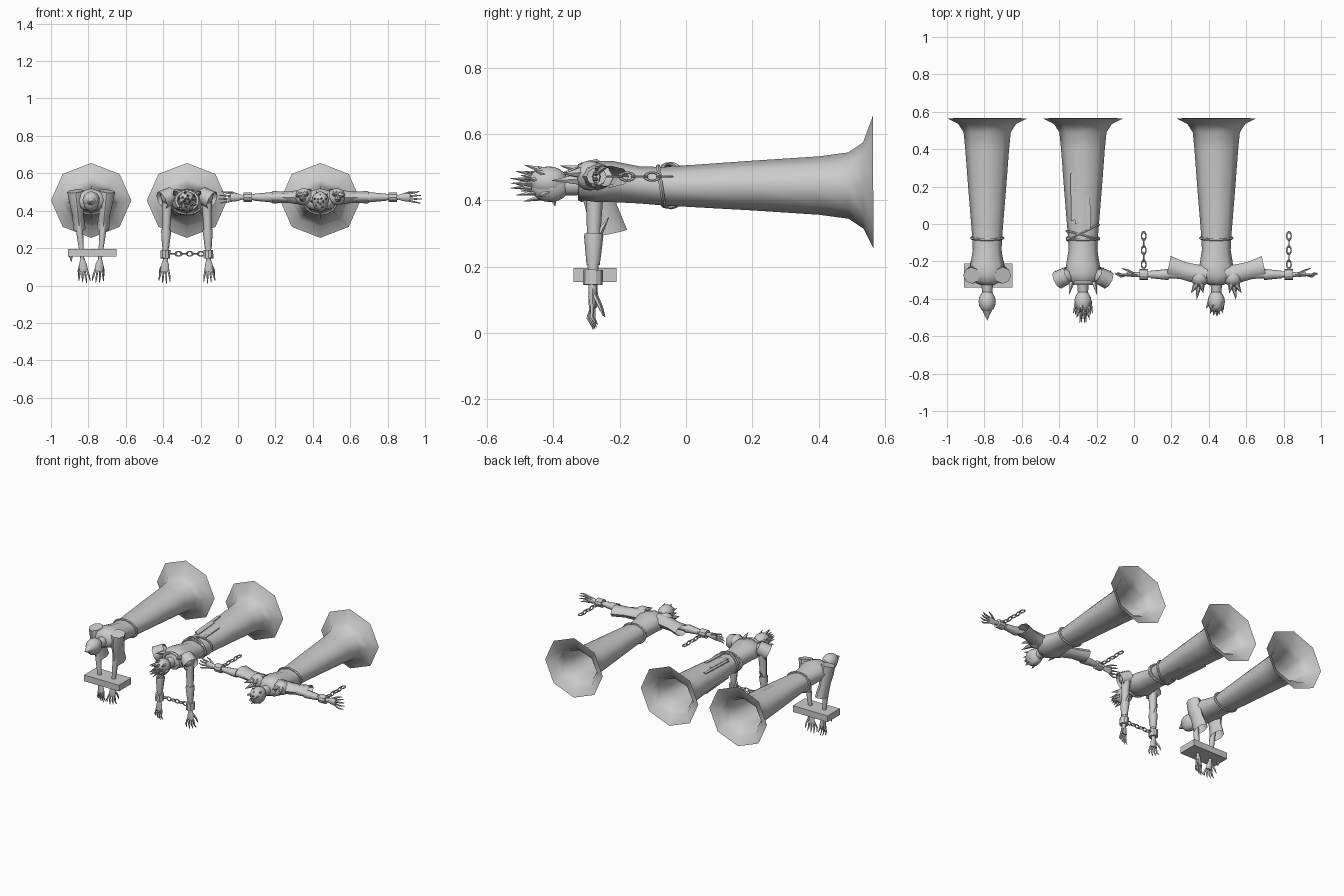
import bpy, math, random
from mathutils import Vector, Matrix

random.seed(4)
if "Cube" in bpy.data.objects:
    bpy.data.objects.remove(bpy.data.objects["Cube"])

stone = bpy.data.materials.new("plain_grey")
stone.use_nodes = True
GREY = (0.6, 0.6, 0.6, 1)
stone.diffuse_color = GREY
stone.node_tree.nodes["Principled BSDF"].inputs["Base Color"].default_value = GREY


def finish(ob, name, smooth=50):
    ob.name = name
    ob.data.materials.clear()
    ob.data.materials.append(stone)
    bpy.ops.object.select_all(action="DESELECT")
    bpy.context.view_layer.objects.active = ob
    ob.select_set(True)
    if smooth:
        bpy.ops.object.shade_smooth_by_angle(angle=math.radians(smooth))
    return ob


def tube(name, rings, sides=8, caps=(True, True), smooth=50):
    """Loft through rings of (centre, radius along u, radius along v)."""
    pts = [Vector(r[0]) for r in rings]
    d = (pts[-1] - pts[0]).normalized()
    u = Vector((1, 0, 0)) if abs(d.y) > 0.7 else Vector((0, 1, 0))
    u = (u - d * u.dot(d)).normalized()
    v = d.cross(u)
    verts, faces = [], []
    for p, (_, ru, rv) in zip(pts, rings):
        for i in range(sides):
            a = math.tau * i / sides
            verts.append(p + u * ru * math.cos(a) + v * rv * math.sin(a))
    for k in range(len(rings) - 1):
        for i in range(sides):
            j = (i + 1) % sides
            faces.append((k * sides + i, k * sides + j, (k + 1) * sides + j, (k + 1) * sides + i))
    if caps[0]:
        faces.append(tuple(reversed(range(sides))))
    if caps[1]:
        faces.append(tuple(range(len(verts) - sides, len(verts))))
    me = bpy.data.meshes.new(name)
    me.from_pydata(verts, [], faces)
    ob = bpy.data.objects.new(name, me)
    bpy.context.collection.objects.link(ob)
    return finish(ob, name, smooth)


def spike(name, base, tip, r, sides=5):
    return tube(name, [(base, r, r), (tip, 0.0008, 0.0008)], sides)


def ball(name, loc, scale):
    bpy.ops.mesh.primitive_uv_sphere_add(segments=16, ring_count=10, location=loc)
    bpy.context.object.scale = scale
    return finish(bpy.context.object, name)


def box(name, loc, size, rot=(0, 0, 0)):
    bpy.ops.mesh.primitive_cube_add(size=1, location=loc, rotation=rot)
    bpy.context.object.scale = size
    return finish(bpy.context.object, name, 0)


def ring(name, loc, scale, minor, rot=(math.pi / 2, 0, 0)):
    bpy.ops.mesh.primitive_torus_add(major_radius=1, minor_radius=minor, major_segments=20,
                                     minor_segments=6, location=loc, rotation=rot)
    bpy.context.object.scale = scale
    return finish(bpy.context.object, name)


def chain(name, start, end, links):
    a, b = Vector(start), Vector(end)
    axis = (b - a).normalized()
    length = (b - a).length / links
    q = axis.to_track_quat("X", "Z")
    for i in range(links):
        turn = q @ Matrix.Rotation(i % 2 * math.pi / 2, 3, "X").to_quaternion()
        ring(name, a + axis * length * (i + 0.5), (length * 0.55, 0.012, 0.012), 0.3,
             turn.to_euler())


# Robe: flared hem, skirt, waist, shoulders; (y, z, half width, half height)
ROBE = [(0.565, 0.455, 0.215, 0.2), (0.535, 0.445, 0.155, 0.13), (0.49, 0.445, 0.126, 0.1),
        (0.4, 0.445, 0.117, 0.088), (0.2, 0.445, 0.102, 0.075), (-0.07, 0.443, 0.08, 0.058),
        (-0.14, 0.447, 0.077, 0.056), (-0.22, 0.457, 0.09, 0.062), (-0.27, 0.457, 0.1, 0.062),
        (-0.305, 0.455, 0.08, 0.055), (-0.325, 0.45, 0.04, 0.04)]


def body(cx):
    tube("robe", [((cx, y, z), w, h) for y, z, w, h in ROBE], 8, (False, True), 70)
    ring("belt", (cx, -0.075, 0.443), (0.084, 0.061, 0.07), 0.1, (math.pi / 2 + 0.15, 0, 0))
    tube("neck", [((cx, -0.31, 0.45), 0.032, 0.034), ((cx, -0.38, 0.445), 0.026, 0.03)])
    ball("head", (cx, -0.41, 0.445), (0.041, 0.06, 0.05))
    ball("hair_cap", (cx, -0.415, 0.457), (0.046, 0.058, 0.046))
    spike("nose", (cx, -0.4, 0.4), (cx, -0.395, 0.383), 0.009)


def arm(root, direction, side, thickness=1.0):
    """Tapered arm with palm, four fingers and a thumb; returns a point finder."""
    root, d = Vector(root), Vector(direction).normalized()
    y = Vector((0, 1, 0))
    v = d.cross(y) * side

    def at(t, dy=0, dv=0):
        return root + d * t + y * dy + v * dv

    shape = [(-0.01, 0.03), (0.08, 0.025), (0.16, 0.021), (0.2, 0.022), (0.3, 0.014), (0.345, 0.013)]
    tube("arm", [(at(t), r * thickness, r * thickness) for t, r in shape])
    tube("palm", [(at(0.335), 0.011, 0.013), (at(0.36), 0.013, 0.021), (at(0.395), 0.01, 0.024)])
    for i in range(4):
        s = (i - 1.5) * 0.012
        tip = 0.462 - 0.01 * abs(i - 1.2)
        tube("finger", [(at(0.385, 0, s), 0.006, 0.006),
                        (at(0.425, -0.012 + i * 0.004, s * 1.5), 0.006, 0.005),
                        (at(tip, i * 0.004, s * 1.7), 0.002, 0.002)], 5)
    tube("thumb", [(at(0.355, 0.005, 0.012), 0.007, 0.007),
                   (at(0.39, 0.022, 0.026), 0.006, 0.006),
                   (at(0.42, 0.034, 0.03), 0.002, 0.002)], 5)
    return at


def sleeve(at):
    tube("sleeve", [(at(-0.035), 0.045, 0.045), (at(0.03, 0.005), 0.05, 0.038),
                    (at(0.09, 0.02), 0.047, 0.03), (at(0.17, 0.043), 0.057, 0.033)],
         8, (True, False))


def cuff(at):
    tube("wrist_cuff", [(at(0.28), 0.03, 0.027), (at(0.325), 0.03, 0.027)], 10, smooth=30)


def bracer(at):
    tube("bracer", [(at(0.17), 0.028, 0.026), (at(0.18), 0.029, 0.027), (at(0.265), 0.02, 0.019)])


def spiky_hair(cx, count, reach):
    for i in range(count):
        a = math.tau * i / count
        layer = 0.3 + 0.7 * (i % 3) / 2
        out = Vector((math.cos(a) * layer, 0, math.sin(a) * layer))
        base = Vector((cx, -0.415 - 0.03 * (1 - layer), 0.45)) + out * 0.036
        tip = Vector((cx, reach + 0.055 * layer + random.uniform(0, 0.02), 0.452)) + out * 0.056
        spike("hair_spike", base, tip, 0.014)


# First figure: drooping sleeves, hands held in a stock board
A = -0.785
body(A)
spike("hair_point", (A, -0.44, 0.455), (A, -0.515, 0.45), 0.036, 10)
for s in (-1, 1):
    sleeve(arm((A + s * 0.08, -0.275, 0.47), (-s * 0.1, -0.01, -1), s, 0.8))
box("stock_board", (A + 0.005, -0.275, 0.175), (0.26, 0.13, 0.042))
spike("board_latch", (A - 0.108, -0.275, 0.155), (A - 0.106, -0.275, 0.125), 0.01)

# Second figure: shoulder guards, bracers, chained wrists, sashes
B = -0.273
body(B)
spiky_hair(B, 18, -0.55)
for s in (-1, 1):
    at = arm((B + s * 0.105, -0.275, 0.47), (s * 0.033, -0.02, -1), s)
    cuff(at)
    bracer(at)
    spike("elbow_spike", at(0.17, 0.015), at(0.12, 0.045), 0.012)
    ball("shoulder_guard", (B + s * 0.098, -0.285, 0.475), (0.042, 0.045, 0.042))
    tube("shoulder_plate", [((B + s * 0.075, -0.27, 0.485), 0.045, 0.045),
                            ((B + s * 0.135, -0.3, 0.455), 0.05, 0.05)], 8, (False, False))
    ring("collar_curl", (B + s * 0.118, -0.29, 0.49), (0.022, 0.022, 0.022), 0.25, (0.5, s * 0.5, 0))
    spike("collar_spike", (B + s * 0.06, -0.31, 0.49), (B + s * 0.075, -0.38, 0.505), 0.016)
chain("wrist_chain", (B - 0.09, -0.28, 0.17), (B + 0.09, -0.28, 0.17), 6)
ring("collar", (B, -0.315, 0.455), (0.058, 0.05, 0.06), 0.2)
ring("slanted_belt", (B, -0.045, 0.445), (0.092, 0.066, 0.08), 0.09, (math.pi / 2, 0, 0.45))
ring("second_belt", (B, -0.06, 0.445), (0.088, 0.064, 0.08), 0.09, (math.pi / 2, 0, -0.25))
for x, y0, y1 in ((-0.055, 0.02, 0.27), (-0.035, 0, 0.18), (0.03, -0.03, 0.14)):
    for z, tilt in ((0.506, 0.05), (0.384, -0.05)):
        box("sash", (B + x, (y0 + y1) / 2, z), (0.02, y1 - y0, 0.006), (tilt, 0, 0.02))

# Third figure: arms spread wide, shoulder spikes, hanging wrist chains
C = 0.44
body(C)
spiky_hair(C, 16, -0.52)
for s in (-1, 1):
    at = arm((C + s * 0.085, -0.27, 0.472), (s, 0, 0), s)
    sleeve(at)
    bracer(at)
    cuff(at)
    chain("hanging_chain", at(0.303, 0.035), at(0.303, 0.225), 5)
    ball("shoulder_guard", (C + s * 0.088, -0.29, 0.475), (0.048, 0.045, 0.045))
    for dx, y, dz in ((0.105, -0.405, -0.01), (0.135, -0.37, 0.01), (0.07, -0.37, 0.015)):
        spike("shoulder_spike", (C + s * (0.06 + dx * 0.3), -0.31, 0.475 + dz),
              (C + s * dx, y, 0.47 + dz), 0.022, 6)
